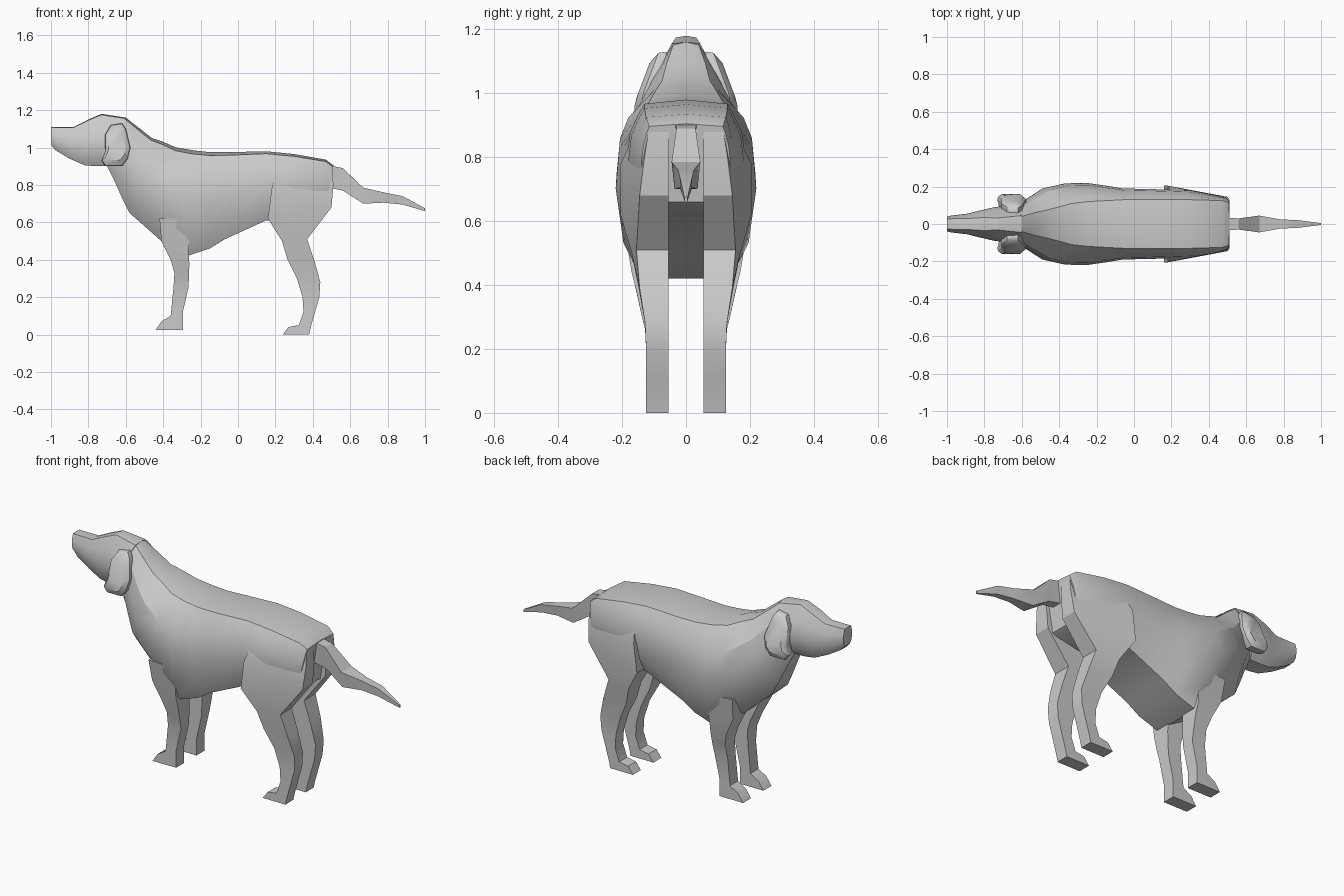
import bpy, bmesh, math

coat = bpy.data.materials.new("grey coat")
coat.diffuse_color = (0.6, 0.6, 0.6, 1)


def loft(name, rings, mirrored=False, angle=30):
    """Skin a list of equal-length closed rings and cap both ends."""
    bm = bmesh.new()
    vs = [[bm.verts.new(p) for p in r] for r in rings]
    n = len(vs[0])
    for a, b in zip(vs, vs[1:]):
        for i in range(n):
            j = (i + 1) % n
            bm.faces.new((a[i], a[j], b[j], b[i]))
    bm.faces.new(vs[0][::-1])
    bm.faces.new(vs[-1])
    bmesh.ops.recalc_face_normals(bm, faces=bm.faces)
    me = bpy.data.meshes.new(name)
    bm.to_mesh(me)
    bm.free()
    me.materials.append(coat)
    ob = bpy.data.objects.new(name, me)
    bpy.context.collection.objects.link(ob)
    bpy.ops.object.select_all(action='DESELECT')
    ob.select_set(True)
    bpy.context.view_layer.objects.active = ob
    bpy.ops.object.shade_smooth_by_angle(angle=math.radians(angle))
    if mirrored:
        m = ob.modifiers.new("other side", 'MIRROR')
        m.use_axis = (False, True, False)
    return ob


def mix(a, b, t):
    return a + (b - a) * t


def slice_ring(xt, zt, xb, zb, half):
    """Symmetric ring on a slanted slice; half = (width, depth fraction) from top to bottom."""
    pts = [(mix(xt, xb, t), w, mix(zt, zb, t)) for w, t in half]
    return pts + [(x, -y, z) for x, y, z in reversed(pts) if y > 0]


# Body and neck: top x, z, bottom x, z, then crease, widest and underside half widths
body = [
    (-.60, 1.16, -.70, .90, .040, .085, .04),
    (-.53, 1.105, -.66, .82, .060, .120, .05),
    (-.46, 1.05, -.62, .73, .075, .155, .06),
    (-.40, 1.03, -.58, .65, .090, .190, .07),
    (-.33, 1.00, -.41, .50, .110, .217, .09),
    (-.24, .985, -.27, .42, .120, .220, .14),
    (-.15, .975, -.15, .46, .125, .205, .14),
    (-.05, .975, -.07, .51, .130, .190, .14),
    (.15, .980, .15, .61, .130, .185, .14),
    (.30, .965, .30, .62, .130, .180, .12),
    (.47, .935, .45, .65, .125, .150, .10),
    (.51, .905, .47, .66, .115, .140, .10),
]
loft("body", [slice_ring(a, b, c, d, [
    (0, 0), (wc, .035), (mix(wc, wm, .3), .11), (wm * .95, .28),
    (wm, .5), (mix(wm, wb, .3), .8), (wb, 1)]) for a, b, c, d, wc, wm, wb in body])

# Head, from the nose to the back of the skull
head = [
    (-1.0, 1.11, -.998, 1.01, .028, .040, .022),
    (-.98, 1.11, -.975, .985, .028, .045, .025),
    (-.88, 1.11, -.90, .94, .030, .055, .030),
    (-.80, 1.15, -.82, .905, .035, .075, .040),
    (-.73, 1.18, -.76, .90, .032, .090, .045),
    (-.60, 1.16, -.70, .90, .045, .100, .045),
]
loft("head", [slice_ring(a, b, c, d, [
    (0, 0), (wt, .02), (mix(wt, wm, .7), .3), (wm, .55),
    (mix(wb, wm, .6), .85), (wb, 1)]) for a, b, c, d, wt, wm, wb in head])

# Hanging ears: inner face, rim, raised outer face
ear = [(-.62, 1.13), (-.68, 1.12), (-.71, 1.07), (-.71, .98), (-.73, .93),
       (-.71, .90), (-.62, .90), (-.59, .94), (-.575, 1.0), (-.60, 1.10)]


def ear_ring(scale, push):
    out = []
    for x, z in ear:
        x, z = mix(-.65, x, scale), mix(1.01, z, scale)
        out.append((x, mix(.145, .085, max(0, (z - .97) / .16)) + push, z))
    return out


loft("ear", [ear_ring(.9, -.05), ear_ring(1, -.02), ear_ring(.97, .0), ear_ring(.7, .016)],
     mirrored=True, angle=40)

# Tail: x, top z, bottom z, half width
tail = [(.46, .91, .79, .035), (.56, .89, .77, .030), (.67, .785, .70, .045),
        (.78, .76, .705, .025), (.88, .74, .695, .020), (1.0, .675, .66, .005)]
loft("tail", [[(x, w, t), (x, w * .8, b), (x, -w * .8, b), (x, -w, t)]
              for x, t, b, w in tail], angle=25)


def leg(name, levels):
    """Levels hold front x, z, outer y, then back x, z, outer y."""
    loft(name, [[(xf, .055, zf), (xf, yf, zf), (xb, yb, zb), (xb, .055, zb)]
                for xf, zf, yf, xb, zb, yb in levels], mirrored=True)


leg("hind_leg", [
    (.20, .86, .165, .505, .895, .115),
    (.18, .78, .205, .510, .80, .130),
    (.16, .62, .205, .500, .68, .145),
    (.235, .50, .170, .370, .51, .155),
    (.265, .40, .150, .410, .39, .145),
    (.315, .30, .130, .440, .28, .128),
    (.345, .20, .125, .435, .20, .125),
    (.350, .12, .125, .412, .12, .125),
    (.325, .05, .125, .392, .05, .125),
    (.270, .04, .125, .388, .035, .125),
    (.240, .0, .125, .380, .0, .125),
])
leg("front_leg", [
    (-.42, .62, .19, -.25, .62, .20),
    (-.41, .50, .172, -.265, .44, .17),
    (-.36, .40, .160, -.260, .38, .155),
    (-.34, .33, .142, -.262, .31, .14),
    (-.345, .25, .125, -.265, .25, .125),
    (-.36, .10, .125, -.295, .12, .125),
    (-.41, .07, .125, -.295, .06, .125),
    (-.44, .025, .125, -.295, .025, .125),
])
